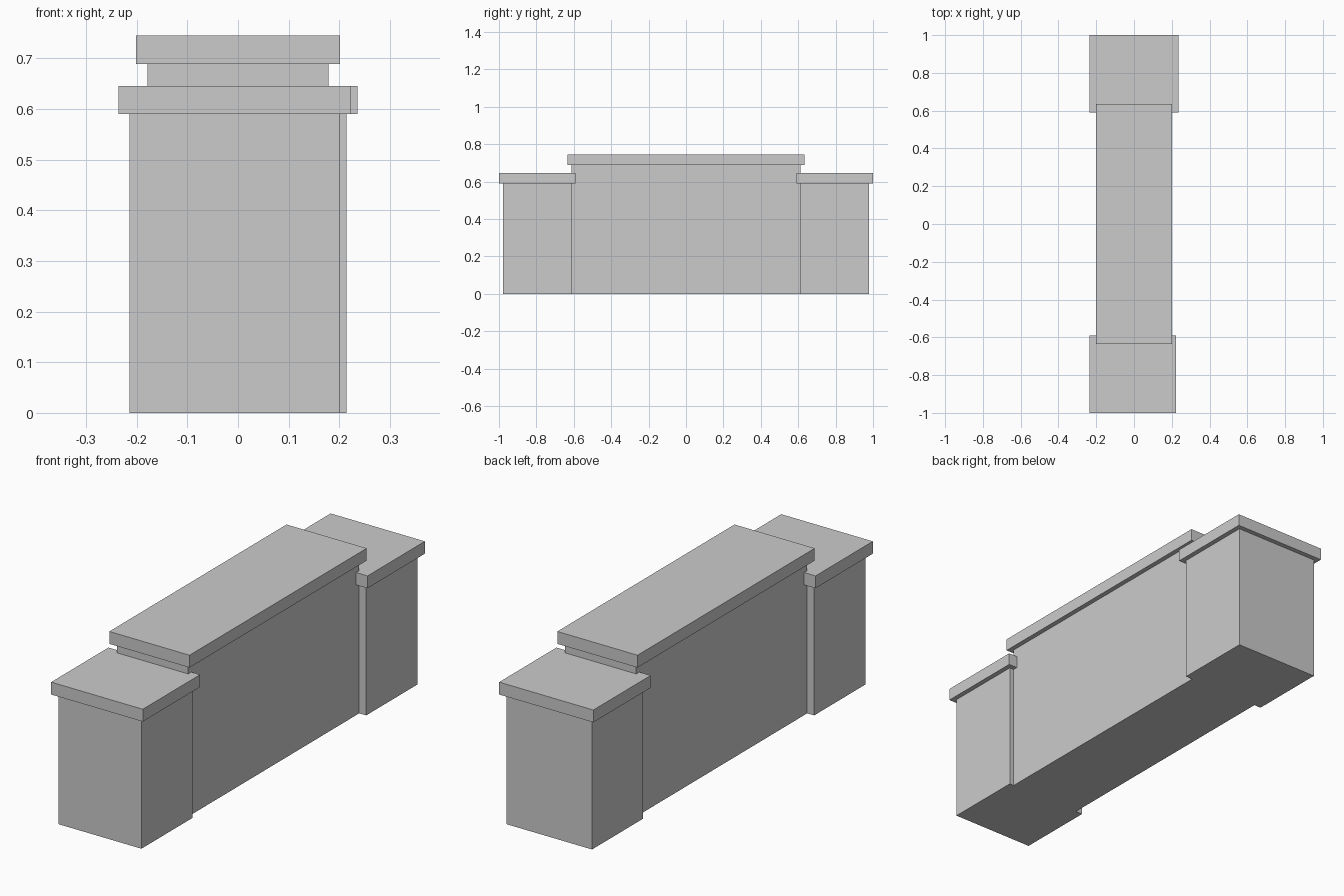
import bpy
import bmesh
from mathutils import Matrix, Vector

if "Cube" in bpy.data.objects:
    bpy.data.objects.remove(bpy.data.objects["Cube"])


def box(name, x, y, z):
    """Axis-aligned box from (min, max) ranges."""
    lo, hi = Vector((x[0], y[0], z[0])), Vector((x[1], y[1], z[1]))
    bm = bmesh.new()
    bmesh.ops.create_cube(bm, size=1, matrix=Matrix.Diagonal((*(hi - lo), 1)))
    mesh = bpy.data.meshes.new(name)
    bm.to_mesh(mesh)
    bm.free()
    obj = bpy.data.objects.new(name, mesh)
    obj.location = (lo + hi) / 2
    bpy.context.collection.objects.link(obj)
    return obj


OVERHANG = 0.022   # caps project past the masonry on every side
CAP = 0.056        # cap thickness


def capped_block(name, x, y, height):
    """Masonry block with an overhanging cap slab on top."""
    box(name, x, y, (0, height))
    box(name + "_cap",
        (x[0] - OVERHANG, x[1] + OVERHANG),
        (y[0] - OVERHANG, y[1] + OVERHANG),
        (height, height + CAP))


# Central wall, taller and thinner than the end piers
capped_block("wall", (-0.179, 0.179), (-0.612, 0.612), 0.689)

# End piers; the front one is slightly narrower on its right side
capped_block("front_pier", (-0.214, 0.201), (-0.978, -0.612), 0.59)
capped_block("back_pier", (-0.214, 0.214), (0.612, 0.978), 0.59)
